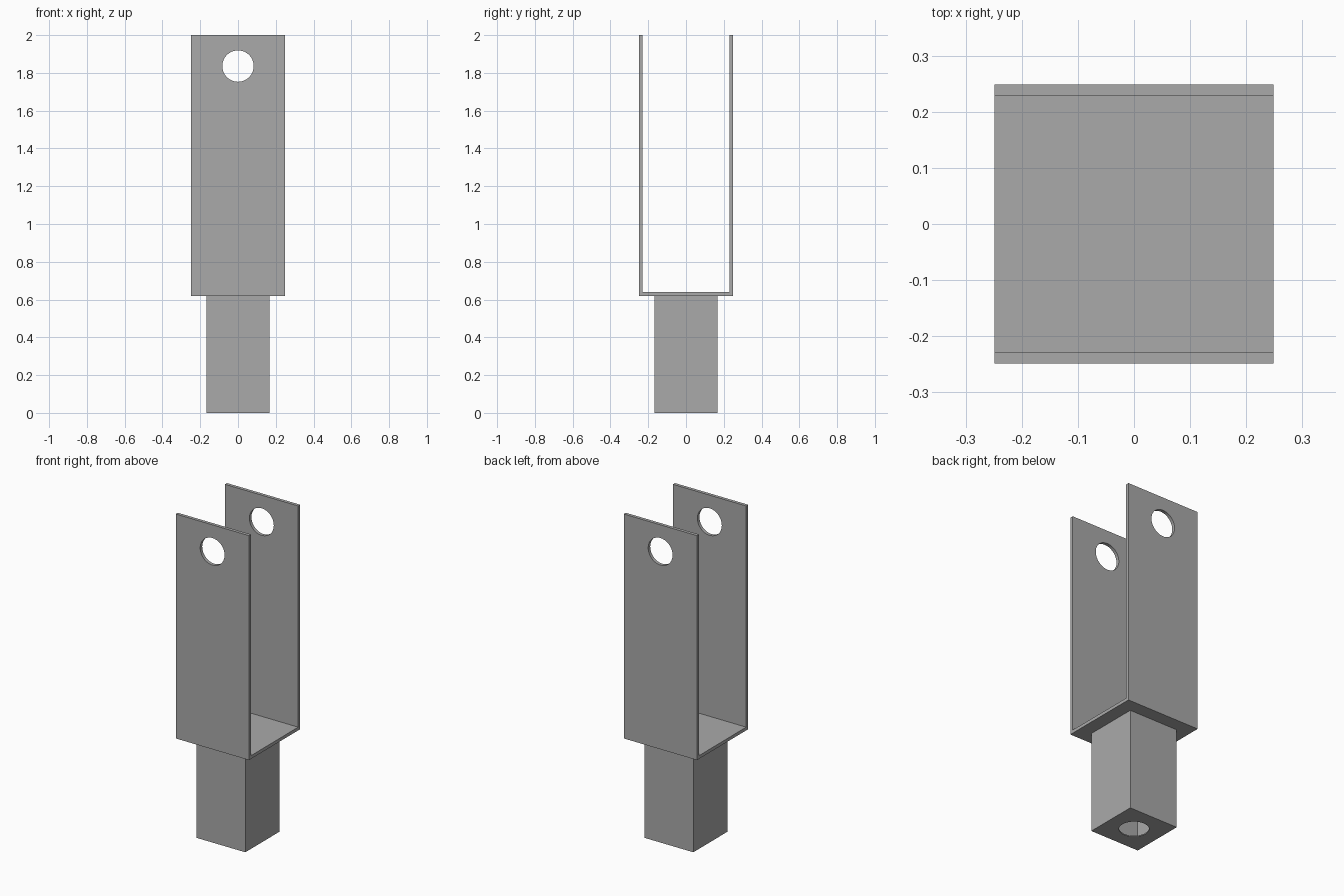
import bpy
import bmesh
import math
from mathutils import Matrix, Vector

if "Cube" in bpy.data.objects:
    bpy.data.objects.remove(bpy.data.objects["Cube"], do_unlink=True)

HALF = 0.249       # half width of the fork
SHEET = 0.02       # fork and tube wall thickness
FORK_Z = 0.62      # underside of the fork
TUBE = 0.167       # half width of the square tube
CAP = 0.007        # thickness of the end cap
HOLE_R = 0.083
HOLE_Z = 1.836

steel = bpy.data.materials.new("grey_steel")
steel.use_nodes = True
steel.diffuse_color = (0.4, 0.4, 0.4, 1)
steel.node_tree.nodes["Principled BSDF"].inputs["Base Color"].default_value = (0.4, 0.4, 0.4, 1)


def add_object(name, bm):
    bmesh.ops.recalc_face_normals(bm, faces=bm.faces)
    mesh = bpy.data.meshes.new(name)
    bm.to_mesh(mesh)
    bm.free()
    obj = bpy.data.objects.new(name, mesh)
    mesh.materials.append(steel)
    bpy.context.collection.objects.link(obj)
    return obj


def prism(name, points, direction):
    """Extrude a closed outline along a vector."""
    bm = bmesh.new()
    face = bm.faces.new([bm.verts.new(p) for p in points])
    result = bmesh.ops.extrude_face_region(bm, geom=[face], use_keep_orig=True)
    moved = [v for v in result["geom"] if isinstance(v, bmesh.types.BMVert)]
    bmesh.ops.translate(bm, verts=moved, vec=Vector(direction))
    return add_object(name, bm)


def square(half, z):
    return [(-half, -half, z), (half, -half, z), (half, half, z), (-half, half, z)]


def cut(obj, cutter):
    """Subtract a hidden cutter."""
    mod = obj.modifiers.new("opening", 'BOOLEAN')
    mod.operation = 'DIFFERENCE'
    mod.solver = 'EXACT'
    mod.object = cutter
    cutter.hide_render = True
    cutter.hide_set(True)
    bpy.context.view_layer.objects.active = obj
    bpy.ops.object.modifier_apply(modifier=mod.name)
    bpy.data.objects.remove(cutter, do_unlink=True)


def round_cutter(name, depth, matrix):
    bm = bmesh.new()
    bmesh.ops.create_cone(bm, cap_ends=True, segments=64, radius1=HOLE_R,
                          radius2=HOLE_R, depth=depth, matrix=matrix)
    return add_object(name, bm)


# U-shaped fork: one folded sheet, extruded across x
inner = HALF - SHEET
outline = [(-HALF, FORK_Z), (HALF, FORK_Z), (HALF, 2), (inner, 2),
           (inner, FORK_Z + SHEET), (-inner, FORK_Z + SHEET), (-inner, 2), (-HALF, 2)]
fork = prism("fork", [(-HALF, y, z) for y, z in outline], (2 * HALF, 0, 0))
cut(fork, round_cutter("pin_hole_cutter", 1,
                       Matrix.Translation((0, 0, HOLE_Z)) @ Matrix.Rotation(math.pi / 2, 4, 'X')))

# Hollow square tube below the fork
tube = prism("square_tube", square(TUBE, CAP), (0, 0, FORK_Z - CAP))
cut(tube, prism("tube_bore_cutter", square(TUBE - SHEET, -0.1), (0, 0, 1)))

# Thin end cap with a round opening
cap = prism("end_cap", square(TUBE, 0), (0, 0, CAP))
cut(cap, round_cutter("cap_hole_cutter", 0.2, Matrix.Identity(4)))

# Smooth hole walls, crisp sheet edges
bpy.ops.object.select_all(action='DESELECT')
for part in (fork, tube, cap):
    part.select_set(True)
bpy.context.view_layer.objects.active = fork
bpy.ops.object.shade_smooth_by_angle(angle=math.radians(30))
